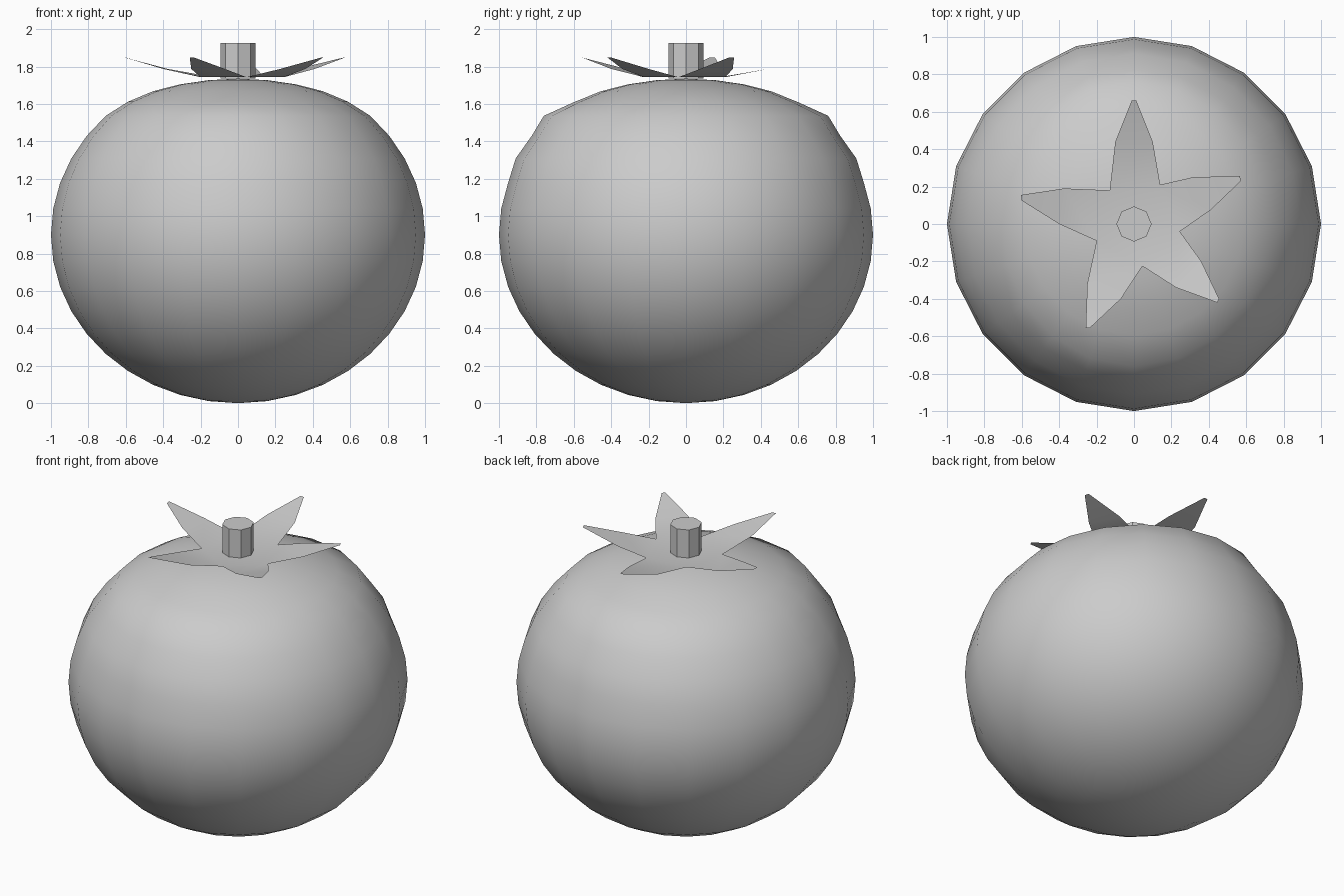
import bpy, bmesh, math

if "Cube" in bpy.data.objects:
    bpy.data.objects.remove(bpy.data.objects["Cube"])


def make_object(name, bm, smooth):
    bmesh.ops.remove_doubles(bm, verts=bm.verts, dist=1e-5)
    for f in bm.faces:
        f.smooth = smooth
    mesh = bpy.data.meshes.new(name)
    bm.to_mesh(mesh)
    bm.free()
    obj = bpy.data.objects.new(name, mesh)
    bpy.context.collection.objects.link(obj)
    return obj


# fruit: 20-sided sphere, flattened on top, with slight shoulders front and back
bm = bmesh.new()
bmesh.ops.create_uvsphere(bm, u_segments=20, v_segments=20, radius=1)
bm.normal_update()
top_heights = {6: 1.612, 7: 1.668, 8: 1.705, 9: 1.727, 10: 1.735}
shoulder = {3: 0.022, 4: 0.02, 5: 0.075, 6: 0.01}
for v in bm.verts:
    ring = round(math.degrees(math.asin(max(-1, min(1, v.co.z)))) / 9)
    r = math.hypot(v.co.x, v.co.y)
    side = (v.co.y / r) ** 2 if r > 0.01 else 0
    v.co.z = top_heights.get(ring, 0.9 + 0.9 * v.co.z)
    grow = 1 + shoulder.get(ring, 0) * side
    v.co.x *= grow
    v.co.y *= grow
make_object("fruit", bm, True)

# leaf crown: five thin leaves rising from a flat centre
inner = [(-.13, .18), (.14, .21), (.245, -.04), (.045, -.225), (-.2, -.09)]
# each leaf: middle and tip points, left side then right side
leaves = [
    [(-.1, .44), (-.012, .66), (.012, .66), (.1, .44)],
    [(.315, .25), (.565, .257), (.572, .23), (.41, .075)],
    [(.36, -.2), (.455, -.4), (.445, -.42), (.225, -.34)],
    [(-.07, -.4), (-.235, -.555), (-.258, -.555), (-.25, -.32)],
    [(-.4, 0), (-.6, .125), (-.605, .155), (-.375, .19)],
]
Z_IN, Z_MID, Z_TIP = 1.743, 1.787, 1.848
bm = bmesh.new()
base = [bm.verts.new((x, y, Z_IN)) for x, y in inner]
bm.faces.new(base[::-1])
for i, pts in enumerate(leaves):
    a, b, c, d = [bm.verts.new((x, y, z)) for (x, y), z in
                  zip(pts, (Z_MID, Z_TIP, Z_TIP, Z_MID))]
    p, q = base[i], base[(i + 1) % 5]
    bm.faces.new((p, q, d, a))
    bm.faces.new((a, d, c, b))
bmesh.ops.recalc_face_normals(bm, faces=bm.faces)
if sum(f.normal.z for f in bm.faces) < 0:
    bmesh.ops.reverse_faces(bm, faces=bm.faces)
make_object("leaf_crown", bm, True)

# stem: short octagonal post
bm = bmesh.new()
bmesh.ops.create_cone(bm, cap_ends=True, segments=8, radius1=0.094,
                      radius2=0.094, depth=0.19)
bmesh.ops.translate(bm, verts=bm.verts, vec=(0, 0, 1.83))
make_object("stem", bm, False)
